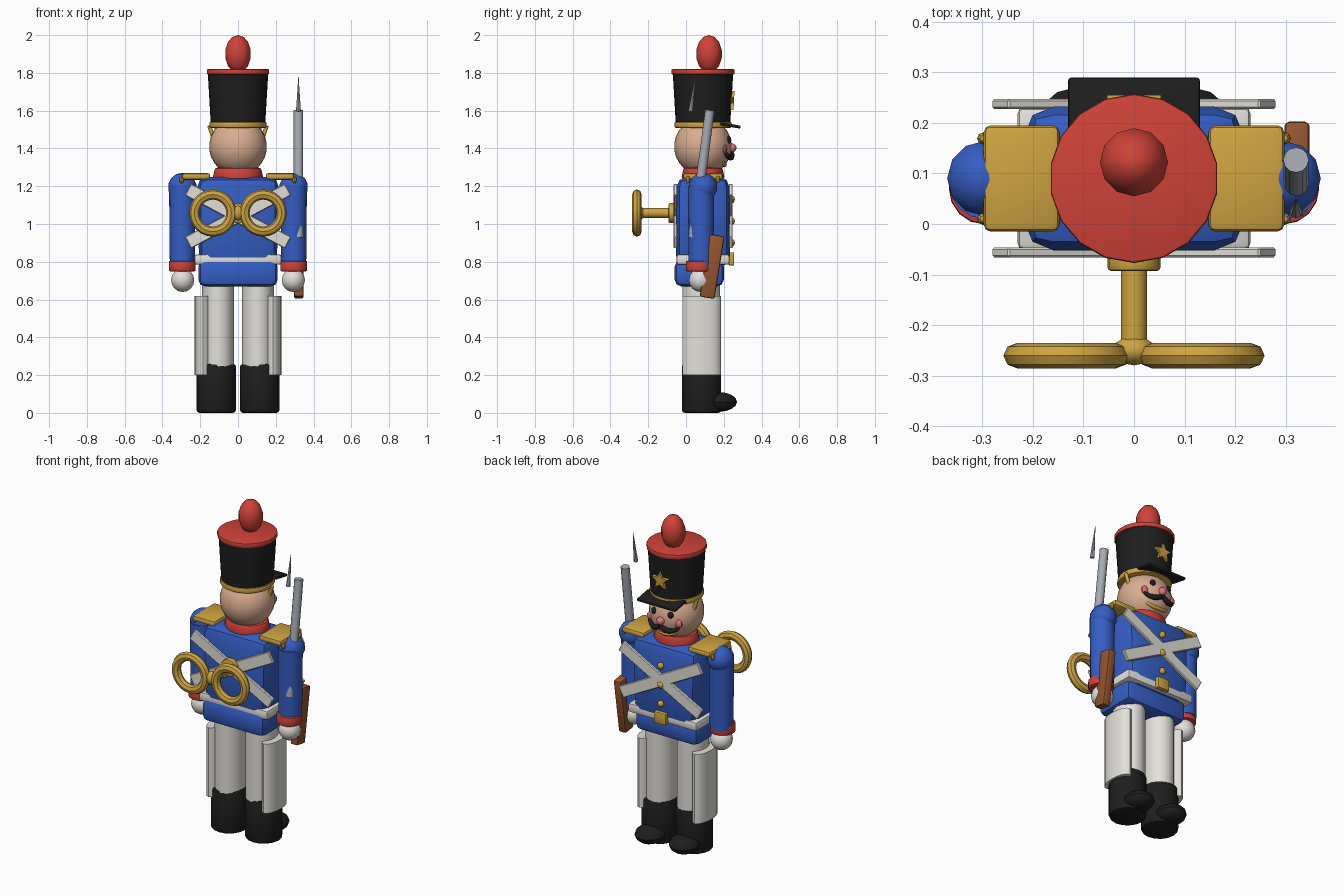
import bpy, bmesh, math
from mathutils import Matrix, Vector

if "Cube" in bpy.data.objects:
    bpy.data.objects.remove(bpy.data.objects["Cube"], do_unlink=True)


def material(name, rgb):
    m = bpy.data.materials.new(name)
    m.use_nodes = True
    m.diffuse_color = (*rgb, 1)
    m.node_tree.nodes["Principled BSDF"].inputs["Base Color"].default_value = (*rgb, 1)
    return m


blue = material("coat blue", (0.035, 0.11, 0.55))
red = material("bright red", (0.62, 0.055, 0.04))
gold = material("gold", (0.62, 0.37, 0.055))
black = material("black", (0.013, 0.013, 0.013))
white = material("off white", (0.76, 0.74, 0.69))
skin = material("skin", (0.70, 0.42, 0.28))
pink = material("pink", (0.80, 0.17, 0.22))
steel = material("steel grey", (0.38, 0.41, 0.45))
brown = material("wood brown", (0.29, 0.09, 0.03))

Y = 0.09  # depth of the body axis


def finish(name, bm, mat, loc, rot=(0, 0, 0)):
    bmesh.ops.recalc_face_normals(bm, faces=bm.faces)
    mesh = bpy.data.meshes.new(name)
    bm.to_mesh(mesh)
    bm.free()
    mesh.materials.append(mat)
    ob = bpy.data.objects.new(name, mesh)
    ob.location = loc
    ob.rotation_euler = [math.radians(a) for a in rot]
    bpy.context.collection.objects.link(ob)
    return ob


def box(name, mat, loc, size, bevel=0.0, rot=(0, 0, 0), taper=1.0, segs=2):
    bm = bmesh.new()
    bmesh.ops.create_cube(bm, size=1, matrix=Matrix.Diagonal((*size, 1)))
    for v in bm.verts:
        if v.co.z < 0:
            v.co.x *= taper
    if bevel:
        bmesh.ops.bevel(bm, geom=bm.edges[:], offset=bevel, segments=segs,
                        profile=0.5, affect='EDGES')
    return finish(name, bm, mat, loc, rot)


def cyl(name, mat, loc, r1, r2, h, rot=(0, 0, 0), flat=(1, 1), bevel=0.0, n=16):
    bm = bmesh.new()
    bmesh.ops.create_cone(bm, cap_ends=True, segments=n, radius1=r1, radius2=r2, depth=h)
    if bevel:
        rims = [e for e in bm.edges if abs(e.verts[0].co.z - e.verts[1].co.z) < h / 2]
        bmesh.ops.bevel(bm, geom=rims, offset=bevel, segments=2, profile=0.5, affect='EDGES')
    bmesh.ops.scale(bm, vec=(*flat, 1), verts=bm.verts)
    return finish(name, bm, mat, loc, rot)


def ball(name, mat, loc, r, n=14):
    bm = bmesh.new()
    bmesh.ops.create_uvsphere(bm, u_segments=n, v_segments=max(6, n // 2 + 1), radius=1)
    bmesh.ops.scale(bm, vec=r if isinstance(r, tuple) else (r, r, r), verts=bm.verts)
    return finish(name, bm, mat, loc)


def strand(name, mat, pts, depth, radii):
    cu = bpy.data.curves.new(name, 'CURVE')
    cu.dimensions = '3D'
    cu.bevel_depth, cu.bevel_resolution, cu.resolution_u = depth, 2, 6
    cu.use_fill_caps = True
    sp = cu.splines.new('BEZIER')
    sp.bezier_points.add(len(pts) - 1)
    for bp, p, r in zip(sp.bezier_points, pts, radii):
        bp.co, bp.radius = p, r
        bp.handle_left_type = bp.handle_right_type = 'AUTO'
    cu.materials.append(mat)
    ob = bpy.data.objects.new(name, cu)
    bpy.context.collection.objects.link(ob)


# Coat, belt and collar
box("coat_torso", blue, (0, Y, 1.01), (0.44, 0.285, 0.48), 0.06, taper=0.93)
box("coat_skirt", blue, (0, 0.07, 0.74), (0.42, 0.26, 0.14), 0.035)
box("belt", white, (0, Y, 0.812), (0.46, 0.28, 0.055), 0.012)
box("belt_buckle", gold, (0, 0.24, 0.815), (0.08, 0.03, 0.07), 0.006)
cyl("collar", red, (0, Y, 1.268), 0.135, 0.122, 0.06, flat=(1, 0.85), bevel=0.012)
for i in range(3):
    ball("coat_button", gold, (0, 0.243, 1.13 - i * 0.115), (0.02, 0.016, 0.02), 10)

# Crossed straps on chest and back
for side, y in (("chest", 0.237), ("back", -0.056)):
    for tilt in (-28, 28):
        box(side + "_strap", white, (0, y, 1.042), (0.6, 0.02, 0.07), 0.004, (0, tilt, 0), segs=1)

# Arms, legs and paired details
for s, side in ((1, "left_"), (-1, "right_")):
    cyl(side + "sleeve", blue, (s * 0.295, 0.08, 0.99), 0.066, 0.07, 0.42)
    ball(side + "shoulder", blue, (s * 0.295, Y, 1.195), 0.076, 12)
    cyl(side + "cuff", red, (s * 0.295, 0.07, 0.777), 0.071, 0.071, 0.055, bevel=0.006)
    ball(side + "hand", white, (s * 0.293, 0.078, 0.703), 0.063)
    box(side + "epaulette", gold, (s * 0.222, Y, 1.252), (0.15, 0.21, 0.036), 0.014)
    for k in range(4):
        ball(side + "fringe", gold, (s * 0.298, 0.01 + k * 0.053, 1.235), (0.012, 0.012, 0.02), 8)
    cyl(side + "trouser_leg", white, (s * 0.105, 0.08, 0.47), 0.085, 0.085, 0.5, flat=(1, 1.17))
    cyl(side + "trouser_panel", white, (s * 0.185, 0.083, 0.41), 0.045, 0.045, 0.42,
        flat=(1, 2.27))
    cyl(side + "boot", black, (s * 0.115, 0.082, 0.13), 0.104, 0.104, 0.26, bevel=0.015)
    ball(side + "boot_toe", black, (s * 0.115, 0.175, 0.058), (0.085, 0.095, 0.052))
    # Face halves
    ball(side + "eye", black, (s * 0.055, 0.226, 1.445), (0.018, 0.014, 0.02), 10)
    ball(side + "cheek", pink, (s * 0.092, 0.205, 1.395), (0.026, 0.014, 0.026), 10)
    strand(side + "moustache", black,
           [(0, 0.243, 1.372), (s * 0.045, 0.238, 1.352), (s * 0.085, 0.218, 1.362),
            (s * 0.108, 0.2, 1.392)], 0.016, (0.8, 1, 0.75, 0.3))
    # Key ring
    bm = bmesh.new()
    sweep, n = [], 8
    for k in range(n):
        a = math.tau * k / n
        sweep.append(bm.verts.new((0.098 + 0.027 * math.cos(a), 0, 0.025 * math.sin(a))))
    edges = [bm.edges.new((sweep[k], sweep[(k + 1) % n])) for k in range(n)]
    bmesh.ops.spin(bm, geom=sweep + edges, axis=(0, 0, 1), cent=(0, 0, 0),
                   angle=math.tau, steps=24, use_merge=True)
    bmesh.ops.remove_doubles(bm, verts=bm.verts, dist=0.0001)
    finish(side + "key_ring", bm, gold, (s * 0.133, -0.26, 1.058), (90, 0, 0))

# Wind-up key shaft
cyl("key_flange", gold, (0, -0.075, 1.058), 0.052, 0.052, 0.035, (90, 0, 0), bevel=0.006)
cyl("key_shaft", gold, (0, -0.155, 1.058), 0.026, 0.026, 0.2, (90, 0, 0))
ball("key_hub", gold, (0, -0.25, 1.058), (0.043, 0.03, 0.04), 12)

# Head
ball("head", skin, (0, Y, 1.41), 0.153, 24)
ball("nose", pink, (0, 0.243, 1.403), 0.024, 12)
strand("chin_strap", gold,
       [(-0.152, 0.11, 1.52), (-0.125, 0.12, 1.44), (-0.085, 0.18, 1.345), (0, 0.205, 1.312),
        (0.085, 0.18, 1.345), (0.125, 0.12, 1.44), (0.152, 0.11, 1.52)], 0.011, [1] * 7)

# Tall hat
cyl("hat_body", black, (0, Y, 1.655), 0.143, 0.16, 0.29, n=24)
cyl("hat_band", gold, (0, Y, 1.525), 0.151, 0.151, 0.032, bevel=0.008, n=24)
cyl("hat_rim", red, (0, Y, 1.806), 0.167, 0.167, 0.028, bevel=0.006, n=18)
ball("hat_plume", red, (0, 0.122, 1.9), (0.069, 0.069, 0.1), 12)
box("hat_visor", black, (0, 0.235, 1.522), (0.26, 0.11, 0.016), 0.006, (-10, 0, 0))

# Star badge
bm = bmesh.new()
rim = []
for k in range(10):
    r = 0.056 if k % 2 == 0 else 0.025
    a = math.tau * k / 10
    rim.append(bm.verts.new((r * math.sin(a), 0, r * math.cos(a))))
star = bm.faces.new(rim)
out = bmesh.ops.extrude_face_region(bm, geom=[star])
bmesh.ops.translate(bm, vec=(0, 0.022, 0),
                    verts=[g for g in out["geom"] if isinstance(g, bmesh.types.BMVert)])
finish("hat_star", bm, gold, (0, 0.232, 1.65), (-3, 0, 0))

# Musket
cyl("musket_barrel", steel, (0.32, 0.082, 1.265), 0.025, 0.025, 0.68, (-7.5, 0, 0), n=12)
cyl("musket_bayonet", steel, (0.32, 0.038, 1.695), 0.013, 0.0, 0.2, (-8, 0, 0), n=8)
box("musket_stock", brown, (0.322, 0.138, 0.775), (0.05, 0.08, 0.335), 0.01, (-9, 0, 0))

# Smooth shading with sharp edges kept
bpy.ops.object.select_all(action='DESELECT')
for ob in bpy.context.collection.objects:
    if ob.type == 'MESH':
        ob.select_set(True)
        bpy.context.view_layer.objects.active = ob
bpy.ops.object.shade_smooth_by_angle(angle=math.radians(35))
